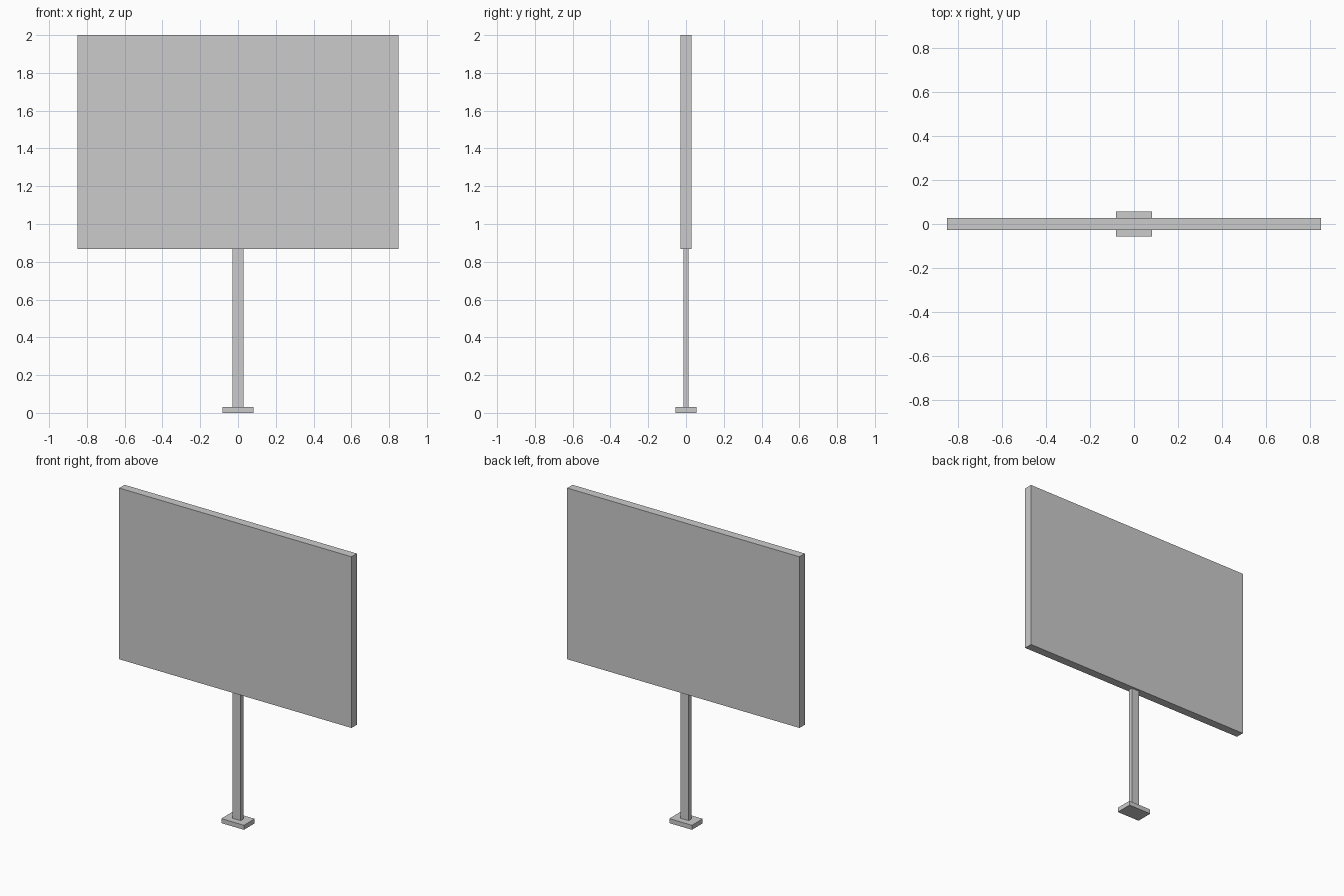
import bpy

if "Cube" in bpy.data.objects:
    bpy.data.objects.remove(bpy.data.objects["Cube"])


def box(name, half_x, half_y, z0, z1):
    """Axis-aligned box centred on x = y = 0, spanning z0 to z1."""
    bpy.ops.mesh.primitive_cube_add(size=1, location=(0, 0, (z0 + z1) / 2))
    obj = bpy.context.object
    obj.name = name
    obj.scale = (2 * half_x, 2 * half_y, z1 - z0)
    bpy.ops.object.transform_apply(location=False, rotation=False, scale=True)
    return obj


BASE_TOP = 0.03
PANEL_BOTTOM = 0.868

# Foot plate on the ground
box("base_plate", 0.083, 0.056, 0.0, BASE_TOP)

# Flat upright post
box("post", 0.029, 0.014, BASE_TOP, PANEL_BOTTOM)

# Large sign board
box("sign_panel", 0.85, 0.028, PANEL_BOTTOM, 2.0)
